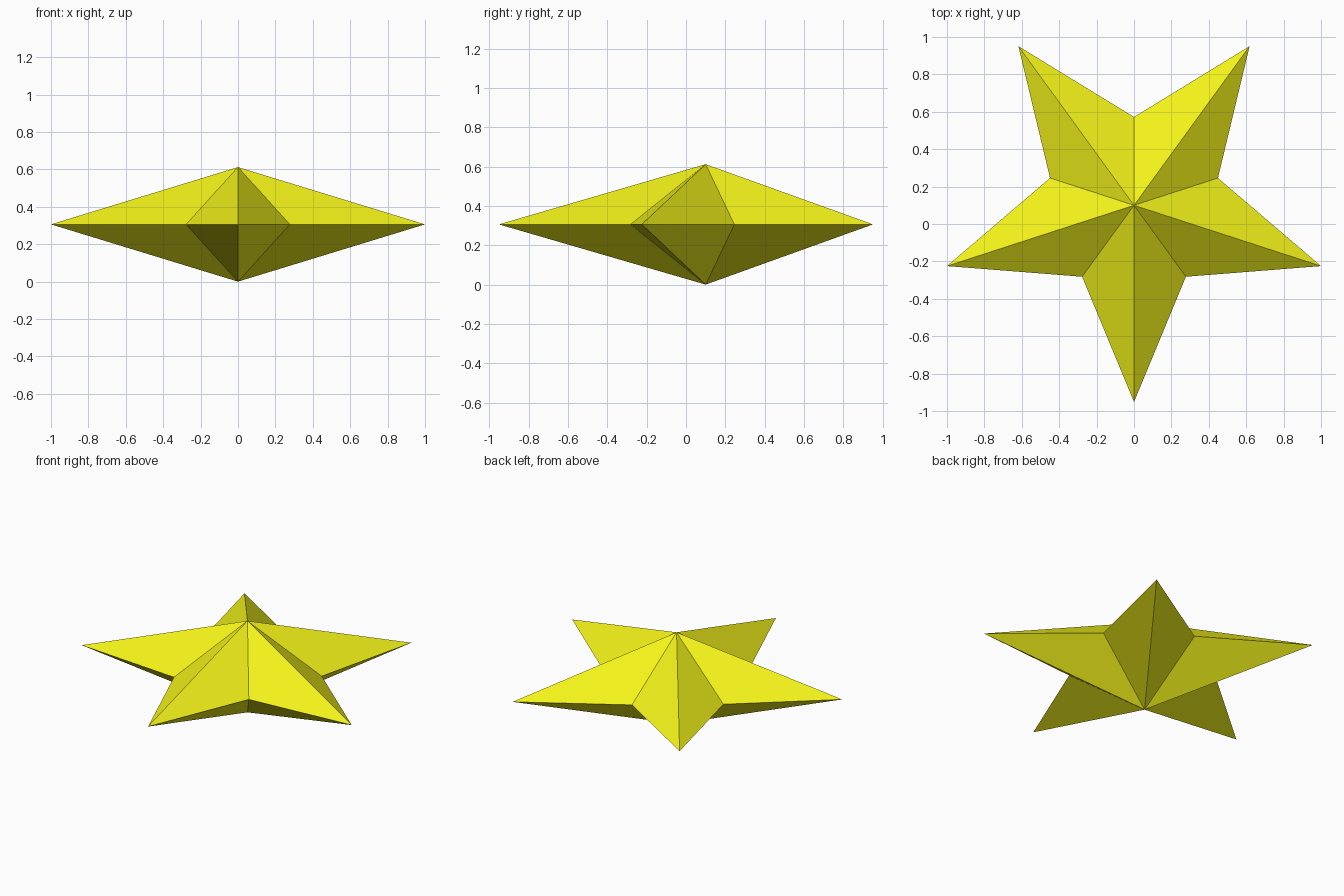
import bpy, bmesh
from math import sin, cos, pi

if "Cube" in bpy.data.objects:
    bpy.data.objects.remove(bpy.data.objects["Cube"])

OUTER, INNER = 1.0515, 0.472   # tip and notch radii
CENTRE_Y, HEIGHT = 0.1, 0.612

bm = bmesh.new()

# Star outline: tips and notches alternate, first tip points to the front
rim = []
for i in range(10):
    r = INNER if i % 2 else OUTER
    a = -pi / 2 + i * pi / 5
    rim.append(bm.verts.new((r * cos(a), CENTRE_Y + r * sin(a), HEIGHT / 2)))

# Top and bottom peaks, faceted down to the outline
top = bm.verts.new((0, CENTRE_Y, HEIGHT))
bottom = bm.verts.new((0, CENTRE_Y, 0))
for i in range(10):
    a, b = rim[i], rim[(i + 1) % 10]
    bm.faces.new((a, b, top))
    bm.faces.new((b, a, bottom))

mesh = bpy.data.meshes.new("star")
bm.to_mesh(mesh)
bm.free()

# Yellow material
yellow = bpy.data.materials.new("yellow")
yellow.diffuse_color = (0.9, 0.9, 0.01, 1)
yellow.use_nodes = True
yellow.node_tree.nodes["Principled BSDF"].inputs["Base Color"].default_value = yellow.diffuse_color
mesh.materials.append(yellow)

star = bpy.data.objects.new("star", mesh)
bpy.context.collection.objects.link(star)
